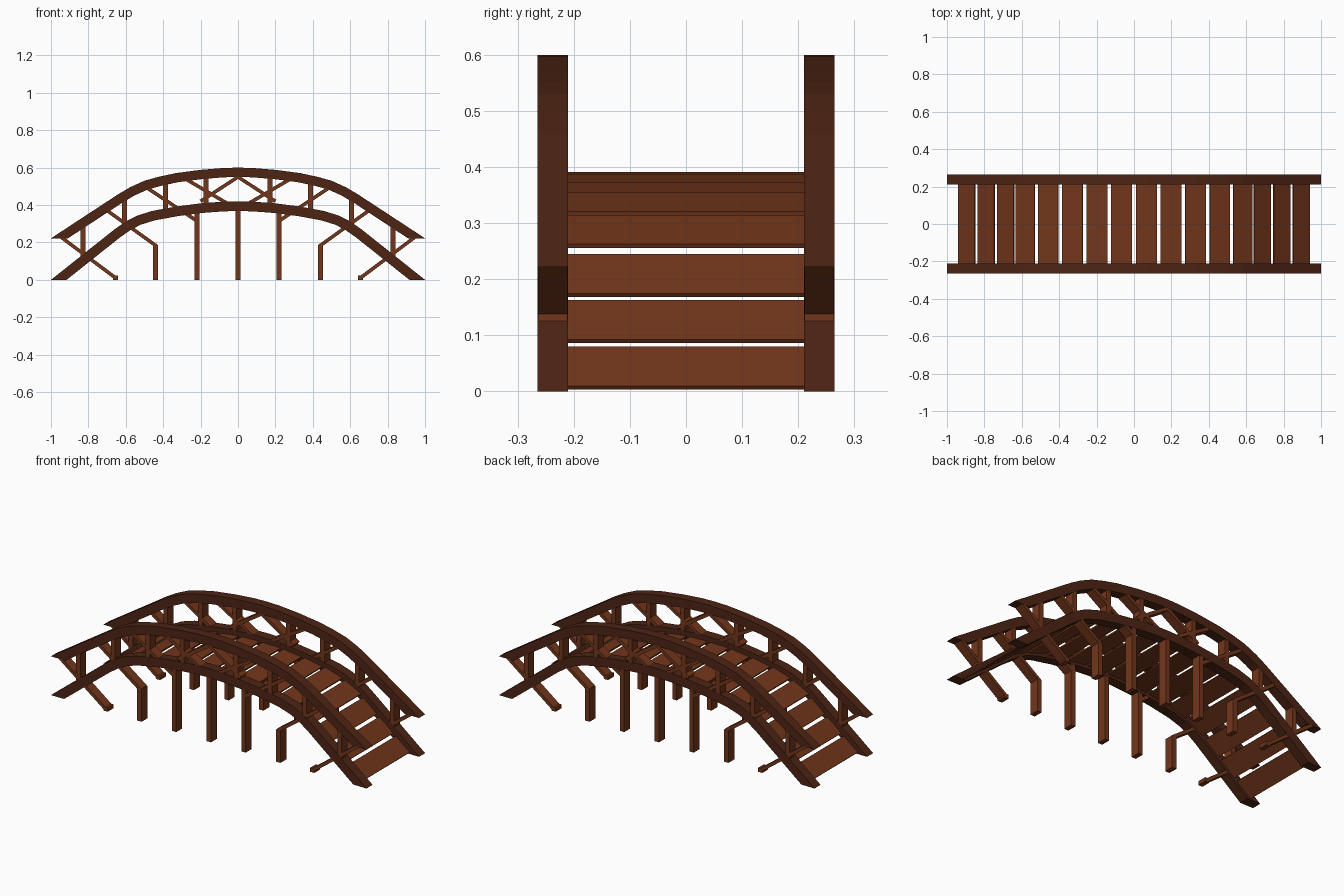
import bpy, bmesh
from mathutils import Vector

if "Cube" in bpy.data.objects:
    bpy.data.objects.remove(bpy.data.objects["Cube"])

Y0, Y1 = 0.21, 0.265   # inner and outer face of each side frame


def material(name, col):
    m = bpy.data.materials.new(name)
    m.diffuse_color = (*col, 1)
    m.use_nodes = True
    m.node_tree.nodes["Principled BSDF"].inputs["Base Color"].default_value = m.diffuse_color
    return m


DARK = material("dark_wood", (0.075, 0.018, 0.007))
LIGHT = material("red_wood", (0.17, 0.037, 0.011))


def prism(name, outline, ya, yb, mat):
    """Extrude an x-z outline from ya to yb."""
    bm = bmesh.new()
    face = bm.faces.new([bm.verts.new((x, ya, z)) for x, z in outline])
    ext = bmesh.ops.extrude_face_region(bm, geom=[face])
    verts = [v for v in ext["geom"] if isinstance(v, bmesh.types.BMVert)]
    bmesh.ops.translate(bm, verts=verts, vec=(0, yb - ya, 0))
    bmesh.ops.recalc_face_normals(bm, faces=bm.faces)
    me = bpy.data.meshes.new(name)
    bm.to_mesh(me)
    bm.free()
    me.materials.append(mat)
    ob = bpy.data.objects.new(name, me)
    bpy.context.collection.objects.link(ob)


def both_sides(name, outline, mat, inset=0.0):
    prism(name + "_front", outline, -Y1 + inset, -Y0 - inset, mat)
    prism(name + "_back", outline, Y0 + inset, Y1 - inset, mat)


def full(half):
    """Mirror a left half curve to the right."""
    return [Vector(p) for p in half] + [Vector((-x, z)) for x, z in half[-2::-1]]


def offset(pts, d):
    """Curve shifted downward by d, mitred at the corners."""
    out = []
    for i, p in enumerate(pts):
        a = (p - pts[i - 1]).normalized() if i else None
        b = (pts[i + 1] - p).normalized() if i < len(pts) - 1 else None
        a, b = a or b, b or a
        t = (a + b).normalized()
        out.append(p + Vector((t.y, -t.x)) * d / max(t.dot(a), 0.5))
    return out


def beam(name, pts, d):
    low = offset(pts, d)
    # ends are cut level with the ground
    for e, n in ((0, 1), (-1, -2)):
        t = (pts[e].y - low[e].y) / (low[n].y - low[e].y)
        low[e] = low[e].lerp(low[n], t)
    both_sides(name, pts + low[::-1], DARK)


def strut(name, a, b, w):
    a, b = Vector(a), Vector(b)
    t = (b - a).normalized()
    n = Vector((-t.y, t.x)) * w / 2
    both_sides(name, [a + n, b + n, b - n, a - n], LIGHT, 0.0008)


# Curved deck beams and hand rails
deck = full([(-1, 0), (-.66, .27), (-.6, .312), (-.54, .343), (-.46, .368),
             (-.33, .392), (-.2, .409), (-.08, .418), (0, .42)])
rail = full([(-1, .222), (-.64, .458), (-.577, .495), (-.5, .53), (-.42, .552),
             (-.33, .571), (-.2, .588), (-.08, .598), (0, .6)])
beam("deck_beam", deck, 0.052)
beam("hand_rail", rail, 0.05)

# Deck planks, evenly spaced along the arch
path = offset(deck, 0.029)


def along(s):
    """Point and direction at signed arc length s from the crown."""
    mid = len(path) // 2
    sign = 1 if s >= 0 else -1
    left, i = abs(s), mid
    while True:
        seg = path[i + sign] - path[i]
        if left <= seg.length or i + sign in (0, len(path) - 1):
            t = seg.normalized()
            return path[i] + t * left, t * sign
        left -= seg.length
        i += sign


for k in range(16):
    p, t = along((k - 7.5) * 0.1325)
    n = Vector((t.y, -t.x)) * 0.008
    h = t * 0.0565
    prism(f"plank_{k + 1}", [p - h, p + h, p + h + n, p - h + n], -Y0, Y0, LIGHT)

# Rail posts, ground legs and diagonal braces, mirrored left to right
posts = [(.828, .09, .31), (.607, .285, .455), (.387, .36, .54), (.17, .39, .57)]
legs = [(.655, 0, .022), (.44, 0, .185), (.22, 0, .38)]
braces = [((.955, .235), (.657, .012)), ((.72, .385), (.435, .18)),
          ((.495, .497), (.215, .312)), ((.29, .545), (.0, .375)),
          ((.0, .55), (.2, .42))]
for side, s in (("left", -1), ("right", 1)):
    for i, (x, a, b) in enumerate(posts):
        strut(f"rail_post_{side}_{i + 1}", (s * x, a), (s * x, b), 0.027)
    for i, (x, a, b) in enumerate(legs):
        strut(f"leg_{side}_{i + 1}", (s * x, a), (s * x, b), 0.027)
    for i, (a, b) in enumerate(braces):
        strut(f"brace_{side}_{i + 1}", (s * a[0], a[1]), (s * b[0], b[1]), 0.019)
strut("leg_centre", (0, 0), (0, .39), 0.027)
